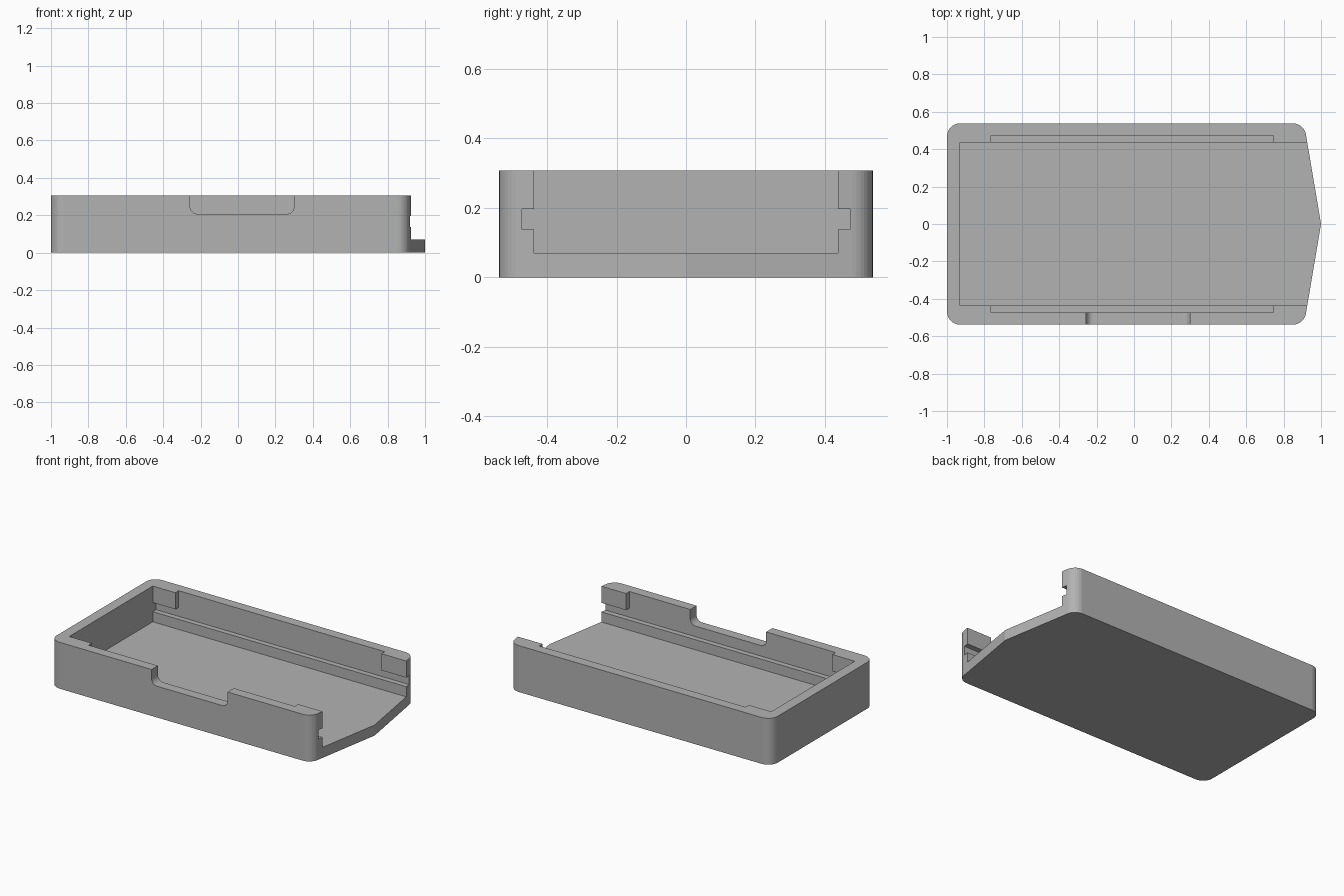
import bpy
import bmesh
import math
from mathutils import Vector

cube = bpy.data.objects.get("Cube")
if cube:
    bpy.data.objects.remove(cube, do_unlink=True)

HALF_Y, HEIGHT, FLOOR = 0.538, 0.307, 0.07
CORNER = 0.07
INNER_Y, GROOVE_Y = 0.437, 0.472
GROOVE_LOW, GROOVE_HIGH = 0.137, 0.197
ABOVE = HEIGHT + 0.1

grey = bpy.data.materials.new("plain grey")
grey.use_nodes = True
colour = (0.45, 0.45, 0.45, 1)
grey.diffuse_color = colour
grey.node_tree.nodes["Principled BSDF"].inputs["Base Color"].default_value = colour


def arc(cx, cy, radius, start, end, steps=8):
    """Points along a rounded corner, angles in degrees."""
    angles = [math.radians(start + (end - start) * i / steps) for i in range(steps + 1)]
    return [(cx + radius * math.cos(a), cy + radius * math.sin(a)) for a in angles]


def prism(name, points, direction):
    """Extrude a closed 3D outline along a direction."""
    bm = bmesh.new()
    face = bm.faces.new([bm.verts.new(p) for p in points])
    result = bmesh.ops.extrude_face_region(bm, geom=[face], use_keep_orig=True)
    moved = [v for v in result["geom"] if isinstance(v, bmesh.types.BMVert)]
    bmesh.ops.translate(bm, verts=moved, vec=Vector(direction))
    bmesh.ops.recalc_face_normals(bm, faces=bm.faces)
    mesh = bpy.data.meshes.new(name)
    bm.to_mesh(mesh)
    bm.free()
    mesh.materials.append(grey)
    obj = bpy.data.objects.new(name, mesh)
    bpy.context.collection.objects.link(obj)
    return obj


def carve(body, cutter):
    """Subtract a cutter from the body and discard it."""
    cutter.hide_render = True
    mod = body.modifiers.new("carve", "BOOLEAN")
    mod.operation = "DIFFERENCE"
    mod.solver = "EXACT"
    mod.object = cutter
    bpy.context.view_layer.objects.active = body
    bpy.ops.object.modifier_apply(modifier=mod.name)
    bpy.data.objects.remove(cutter, do_unlink=True)


# Tray body: rounded corners with a shallow point at the open end
cy = HALF_Y - CORNER
upper = [(1, 0)] + arc(0.85, cy, CORNER, 9.6, 90) + arc(CORNER - 1, cy, CORNER, 90, 180)
outline = upper + [(x, -y) for x, y in reversed(upper[1:])]
tray = prism("tray_body", [(x, y, 0) for x, y in outline], (0, 0, HEIGHT))

# Cavity with a sliding groove along both long walls, open at one end
side = [(INNER_Y, FLOOR), (INNER_Y, GROOVE_LOW), (GROOVE_Y, GROOVE_LOW),
        (GROOVE_Y, GROOVE_HIGH), (INNER_Y, GROOVE_HIGH), (INNER_Y, ABOVE)]
section = side + [(-y, z) for y, z in reversed(side)]
carve(tray, prism("cavity_cutter", [(-0.93, y, z) for y, z in section], (2.1, 0, 0)))

# Wall recesses that leave retaining blocks at both ends
recess = [(-0.765, -GROOVE_Y), (0.745, -GROOVE_Y), (0.745, GROOVE_Y), (-0.765, GROOVE_Y)]
carve(tray, prism("recess_cutter", [(x, y, GROOVE_LOW) for x, y in recess],
                  (0, 0, ABOVE - GROOVE_LOW)))

# Round-bottomed notch in the front wall
left, right, low, r = -0.256, 0.3, 0.207, 0.04
notch = (arc(left + r, low + r, r, 180, 270) + arc(right - r, low + r, r, 270, 360)
         + [(right, ABOVE), (left, ABOVE)])
carve(tray, prism("notch_cutter", [(x, -0.6, z) for x, z in notch], (0, 0.18, 0)))
